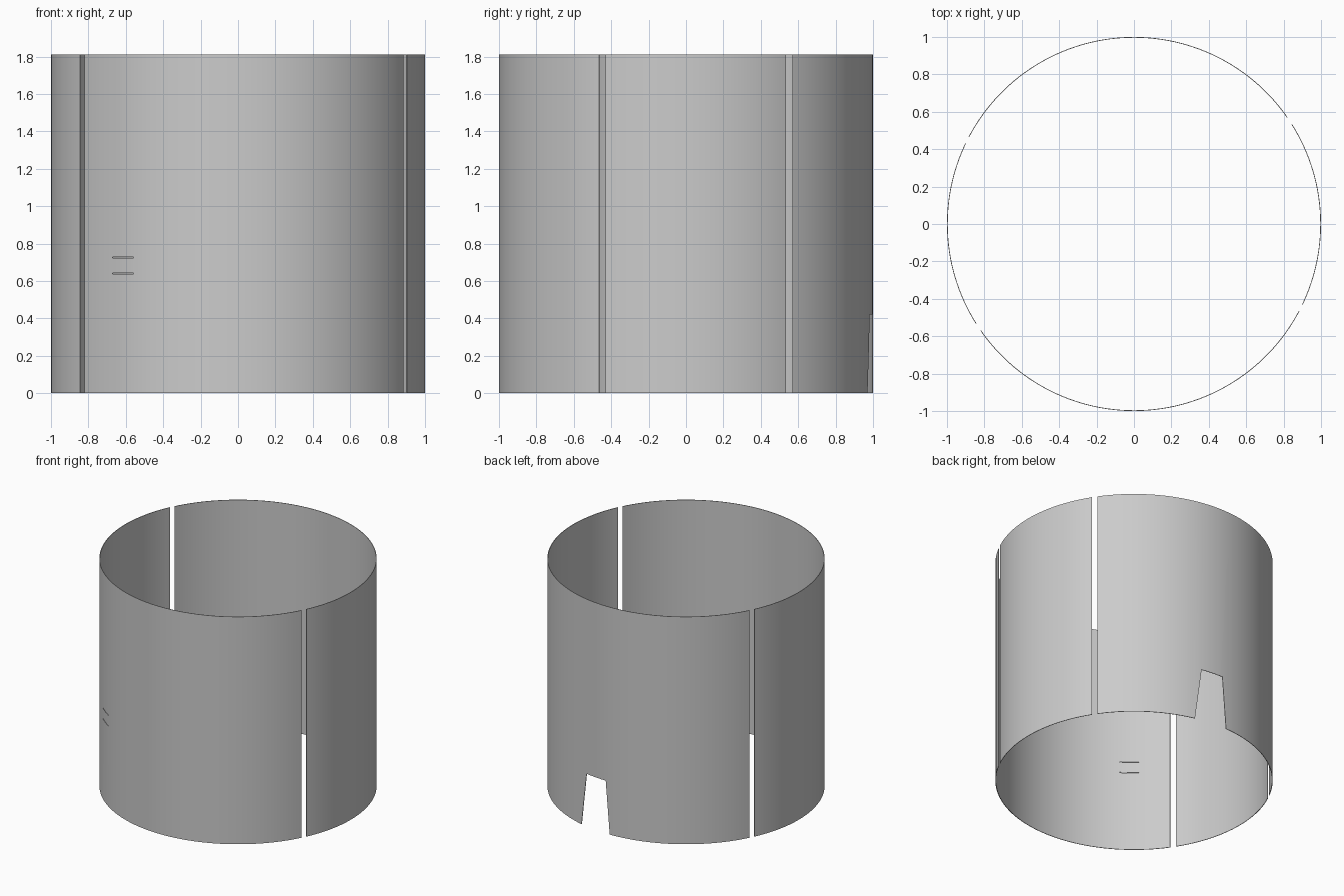
import bpy, bmesh
from math import radians, degrees, cos, sin, acos

if "Cube" in bpy.data.objects:
    bpy.data.objects.remove(bpy.data.objects["Cube"])

R, H, WALL = 1.0, 1.81, 0.004


def spread(a0, a1, step=2.0):
    n = max(1, round((a1 - a0) / step))
    return [a0 + (a1 - a0) * i / n for i in range(n)]


def panel(name, marks, rows=(H,), hole=lambda a, row: False):
    """Curved panel: marks are (angle, bottom height), rows are upper heights."""
    cols = []
    for (a0, z0), (a1, z1) in zip(marks, marks[1:]):
        for a in spread(a0, a1):
            cols.append((a, z0 + (z1 - z0) * (a - a0) / (a1 - a0)))
    cols.append(marks[-1])
    bm = bmesh.new()
    grid = [[bm.verts.new((R * cos(radians(a)), R * sin(radians(a)), z))
             for z in (z0, *rows)] for a, z0 in cols]
    for i in range(len(cols) - 1):
        mid = (cols[i][0] + cols[i + 1][0]) / 2
        for j in range(len(rows)):
            if not hole(mid, j):
                bm.faces.new((grid[i][j], grid[i + 1][j],
                              grid[i + 1][j + 1], grid[i][j + 1]))
    mesh = bpy.data.meshes.new(name)
    bm.to_mesh(mesh)
    bm.free()
    ob = bpy.data.objects.new(name, mesh)
    bpy.context.collection.objects.link(ob)
    # thin sheet wall, thickened inwards
    mod = ob.modifiers.new("wall", 'SOLIDIFY')
    mod.thickness = WALL
    mod.offset = -1
    bpy.ops.object.select_all(action='DESELECT')
    ob.select_set(True)
    bpy.context.view_layer.objects.active = ob
    bpy.ops.object.modifier_apply(modifier=mod.name)
    bpy.ops.object.shade_smooth_by_angle(angle=radians(30))
    return ob


# Side panels
panel("right_panel", [(-25.5, 0), (32.3, 0)])
panel("left_panel", [(154.5, 0), (212.3, 0)])

# Back panel with tapered notch at the bottom edge
panel("back_panel", [(34.8, 0), (76.1, 0), (79.2, 0.42), (89.6, 0.42),
                     (91.6, 0), (152.3, 0)])

# Front panel with two hairline slots
s0, s1 = (360 - degrees(acos(x)) for x in (-0.67, -0.56))
panel("front_panel", [(214.8, 0), (s0, 0), (s1, 0), (332.3, 0)],
      rows=(0.638, 0.642, 0.724, 0.728, H),
      hole=lambda a, row: row in (1, 3) and s0 < a < s1)
